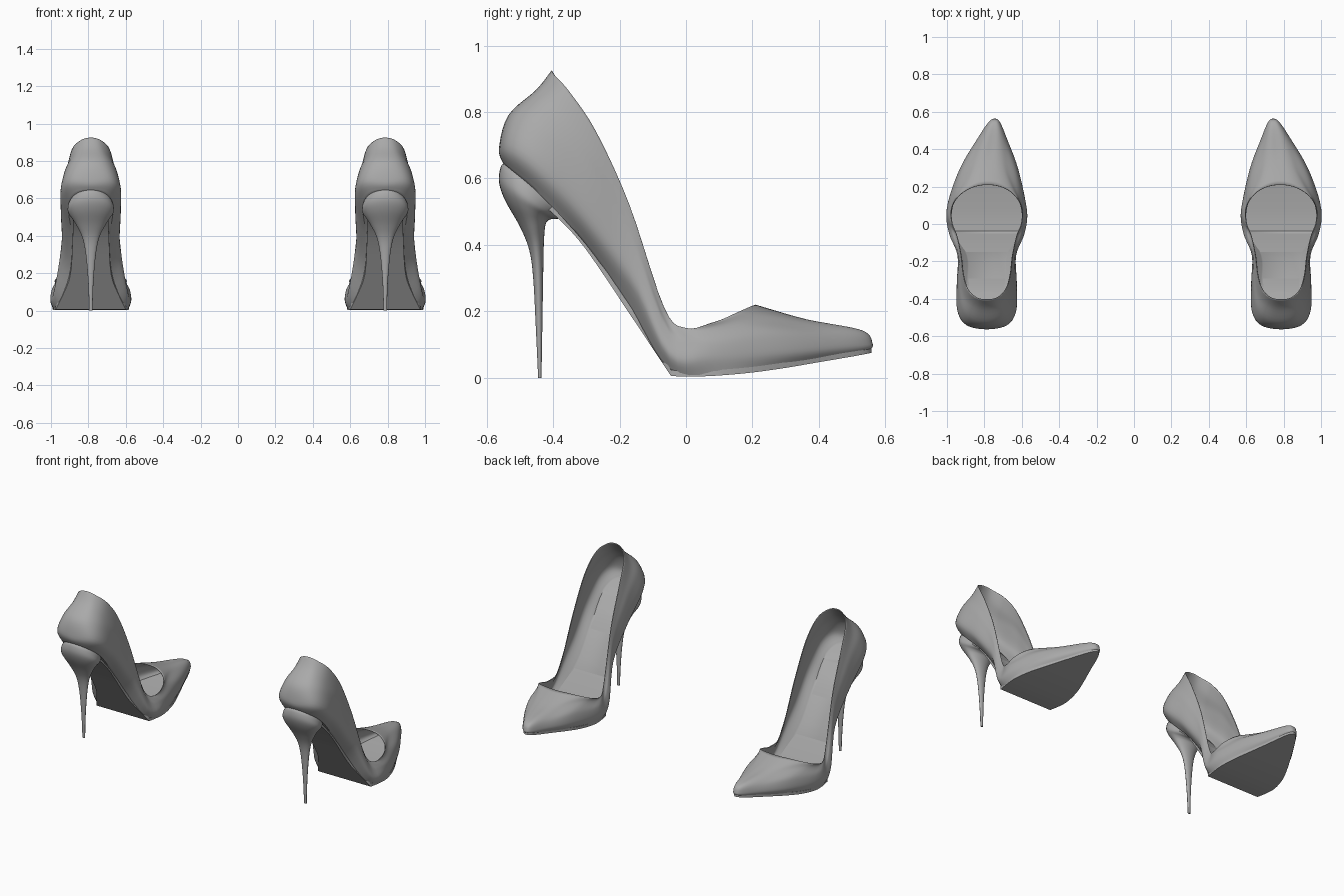
import bpy, bmesh
from math import cos, sin, pi

if "Cube" in bpy.data.objects:
    bpy.data.objects.remove(bpy.data.objects["Cube"])

grey = bpy.data.materials.new("dark_grey")
grey.diffuse_color = (0.4, 0.4, 0.4, 1)
grey.use_nodes = True
grey.node_tree.nodes["Principled BSDF"].inputs["Base Color"].default_value = grey.diffuse_color


def spline(pts, n, closed=False):
    """Catmull-Rom interpolation of tuples, n steps per segment."""
    m, out = len(pts), []
    for i in range(m if closed else m - 1):
        if closed:
            q = [pts[(i + k) % m] for k in (-1, 0, 1, 2)]
        else:
            q = [pts[min(max(i + k, 0), m - 1)] for k in (-1, 0, 1, 2)]
        for s in range(n):
            t = s / n
            out.append(tuple(
                0.5 * (2 * b + (c - a) * t + (2 * a - 5 * b + 4 * c - d) * t * t
                       + (3 * b - a - 3 * c + d) * t ** 3)
                for a, b, c, d in zip(*q)))
    if not closed:
        out.append(pts[-1])
    return out


def place(h, y, z):
    """Offset h from the shoe's centre line, which bends inward at the toe."""
    return (0.787 - 0.042 * (max(0, y - 0.1) / 0.46) ** 1.5 + h, y, z)


def loft(name, rings, caps=True, floor=False, thickness=0):
    bm = bmesh.new()
    vs = [[bm.verts.new(p) for p in r] for r in rings]
    n = len(vs[0])
    for a, b in zip(vs, vs[1:]):
        for i in range(n):
            j = (i + 1) % n
            bm.faces.new((a[i], a[j], b[j], b[i]))
    if caps:
        bm.faces.new(vs[0])
        bm.faces.new(vs[-1])
        bmesh.ops.recalc_face_normals(bm, faces=bm.faces)
    if floor:  # close the first ring by joining its left and right halves
        r = vs[0]
        for i in range(n // 2):
            quad = (r[i], r[(n - i) % n], r[n - i - 1], r[i + 1])
            bm.faces.new(tuple(dict.fromkeys(quad)))
    me = bpy.data.meshes.new(name)
    bm.to_mesh(me)
    bm.free()
    me.materials.append(grey)
    ob = bpy.data.objects.new(name, me)
    bpy.context.collection.objects.link(ob)
    bpy.ops.object.select_all(action='DESELECT')
    ob.select_set(True)
    bpy.context.view_layer.objects.active = ob
    bpy.ops.object.shade_smooth_by_angle(angle=0.7)
    if thickness:
        mod = ob.modifiers.new("thickness", 'SOLIDIFY')
        mod.thickness, mod.offset = thickness, -1
    mod = ob.modifiers.new("pair", 'MIRROR')
    mod.use_mirror_merge = False
    return ob


# Upper: loops from heel to toe as (y, z, half width), sole edge up to topline
sole_edge = [(-.55, .645, 0), (-.525, .625, .085), (-.44, .552, .12), (-.30, .40, .102),
             (-.17, .215, .105), (-.045, .022, .18), (.10, .018, .202), (.28, .04, .148),
             (.45, .066, .07), (.535, .08, .027), (.555, .085, 0)]
low = [(-.563, .69, 0), (-.54, .69, .11), (-.46, .64, .158), (-.32, .50, .157),
       (-.17, .30, .153), (-.05, .07, .202), (.08, .06, .214), (.29, .075, .158),
       (.46, .092, .077), (.545, .10, .03), (.562, .102, 0)]
mid = [(-.535, .79, 0), (-.51, .785, .09), (-.435, .74, .141), (-.305, .62, .154),
       (-.17, .41, .152), (-.05, .13, .188), (.07, .105, .210), (.26, .13, .157),
       (.42, .135, .08), (.51, .143, .032), (.53, .143, 0)]
high = [(-.45, .868, 0), (-.435, .86, .065), (-.39, .80, .117), (-.29, .69, .139),
        (-.17, .475, .145), (-.058, .17, .172), (.035, .13, .2), (.16, .16, .167),
        (.28, .175, .098), (.345, .178, .045), (.37, .174, 0)]
topline = [(-.405, .925, 0), (-.395, .91, .055), (-.35, .86, .102), (-.27, .74, .126),
           (-.17, .52, .138), (-.065, .21, .16), (0, .15, .186), (.08, .165, .191),
           (.15, .195, .153), (.195, .215, .083), (.21, .22, 0)]
loops = []
for half in (sole_edge, low, mid, high, topline):
    full = half + [(y, z, -h) for y, z, h in half[-2:0:-1]]
    loops.append(spline(full, 5, True))
columns = [spline(list(c), 5) for c in zip(*loops)]
rings = [[place(h, y, z) for y, z, h in r] for r in zip(*columns)]
loft("shoe_upper", rings, caps=False, floor=True, thickness=0.004)

# Outsole as (y, z, half width, thickness): steep shank, sharp bend at the ball, forepart
shank = [(-.46, .545, .095, .015), (-.38, .475, .095, .024), (-.30, .385, .097, .022),
         (-.17, .193, .109, .026), (-.10, .088, .147, .026), (-.045, .005, .188, .018)]
forepart = [(-.045, .005, .188, .018), (.03, .004, .2, .017), (.10, .007, .203, .017),
            (.20, .016, .182, .017), (.30, .03, .142, .017), (.40, .047, .096, .017),
            (.50, .064, .05, .017), (.542, .072, .026, .017), (.558, .075, .008, .017)]
path = spline(shank, 4)[:-1] + spline(forepart, 5)
loft("outsole", [[place(-h, y, z), place(h, y, z), place(h, y, z + t),
                  place(-h, y, z + t)] for y, z, h, t in path])

# Stiletto heel: tilted oval rings as (back y, back z, front y, front z, half width)
heel = [(-.542, .65, -.36, .484, .114), (-.558, .634, -.37, .482, .121),
        (-.563, .59, -.39, .478, .123), (-.545, .535, -.41, .476, .108),
        (-.50, .455, -.423, .46, .078), (-.472, .385, -.428, .40, .046),
        (-.46, .30, -.43, .30, .027), (-.452, .15, -.4325, .15, .014),
        (-.445, 0, -.435, 0, .009)]
rings = []
for yb, zb, yf, zf, h in spline(heel, 5):
    ring = []
    for k in range(32):
        a = 2 * pi * k / 32
        t = (1 - cos(a)) / 2
        ring.append(place(h * sin(a), yb + (yf - yb) * t, zb + (zf - zb) * t))
    rings.append(ring)
loft("stiletto_heel", rings)
